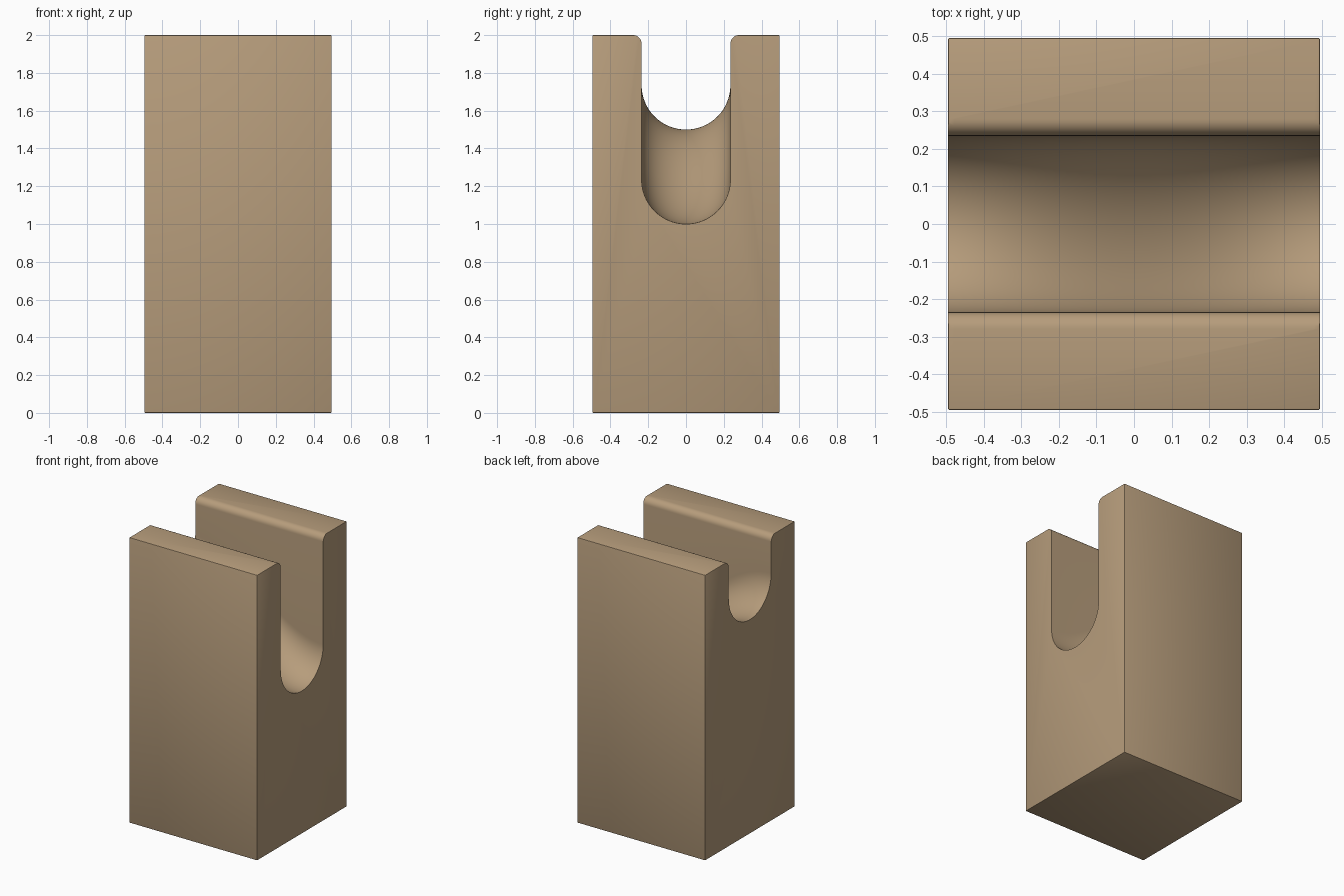
import bpy, bmesh, math

if "Cube" in bpy.data.objects:
    bpy.data.objects.remove(bpy.data.objects["Cube"], do_unlink=True)

HALF, HEIGHT = 0.496, 2.0        # block half width and height
R, FILLET = 0.235, 0.045         # channel radius and rim rounding
HIGH, LOW = 1.735, 1.235         # channel axis height at each end

wood = bpy.data.materials.new("light wood")
wood.use_nodes = True
tan = (0.47, 0.335, 0.2, 1)
wood.diffuse_color = tan
wood.node_tree.nodes["Principled BSDF"].inputs["Base Color"].default_value = tan


def make_object(name, bm):
    bmesh.ops.recalc_face_normals(bm, faces=bm.faces)
    mesh = bpy.data.meshes.new(name)
    bm.to_mesh(mesh)
    bm.free()
    mesh.materials.append(wood)
    obj = bpy.data.objects.new(name, mesh)
    bpy.context.collection.objects.link(obj)
    return obj


# Block with slightly softened edges
bm = bmesh.new()
bmesh.ops.create_cube(bm, size=1)
for v in bm.verts:
    v.co = (v.co.x * 2 * HALF, v.co.y * 2 * HALF, (v.co.z + 0.5) * HEIGHT)
bmesh.ops.bevel(bm, geom=bm.edges[:], offset=0.005, segments=2, profile=0.5, affect='EDGES')
block = make_object("track_block", bm)


def section(axis_z):
    """U-shaped channel section with flared, rounded rims."""
    rim = [(R + FILLET, HEIGHT + 0.1)]
    for i in range(9):
        a = math.pi / 2 * i / 8
        rim.append((R + FILLET - FILLET * math.sin(a), HEIGHT - FILLET + FILLET * math.cos(a)))
    arc = [(R * math.cos(math.pi * i / 40), axis_z - R * math.sin(math.pi * i / 40))
           for i in range(41)]
    return rim + arc + [(-y, z) for y, z in reversed(rim)]


# Channel cutter: the section follows an S-shaped descent towards +x
bm = bmesh.new()
steps = 48
path = [(-0.6, HIGH)]
for i in range(steps + 1):
    t = i / steps
    path.append((t - 0.5, LOW + (HIGH - LOW) * (1 + math.cos(math.pi * t)) / 2))
path.append((0.6, LOW))
rings = [[bm.verts.new((x, y, z)) for y, z in section(c)] for x, c in path]
n = len(rings[0])
for a, b in zip(rings, rings[1:]):
    for i in range(n):
        j = (i + 1) % n
        bm.faces.new((a[i], a[j], b[j], b[i]))
bm.faces.new(rings[0])
bm.faces.new(rings[-1])
cutter = make_object("channel_cutter", bm)
cutter.hide_render = True

# Carve the channel, apply it and smooth the curved surfaces
cut = block.modifiers.new("channel", 'BOOLEAN')
cut.object = cutter
cut.solver = 'EXACT'
bpy.ops.object.select_all(action='DESELECT')
block.select_set(True)
bpy.context.view_layer.objects.active = block
bpy.ops.object.modifier_apply(modifier=cut.name)
bpy.data.objects.remove(cutter, do_unlink=True)
bpy.ops.object.shade_smooth_by_angle(angle=math.radians(30))
